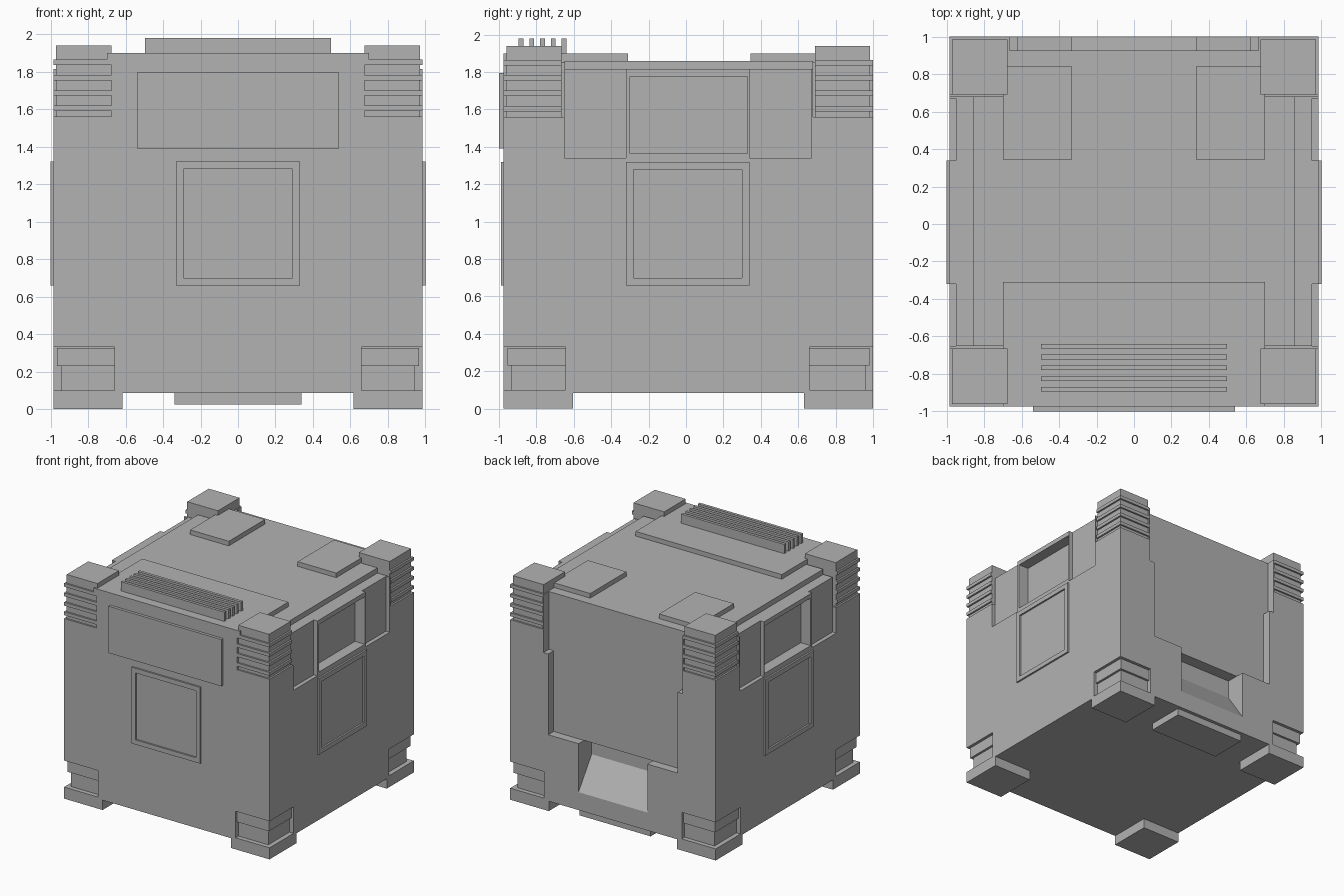
import bpy
import bmesh

cube = bpy.data.objects.get("Cube")
if cube:
    bpy.data.objects.remove(cube, do_unlink=True)

grey = bpy.data.materials.new("plain_grey")
grey.use_nodes = True
grey.diffuse_color = (0.448, 0.448, 0.448, 1)
grey.node_tree.nodes["Principled BSDF"].inputs["Base Color"].default_value = (0.448, 0.448, 0.448, 1)


def prism(name, profile, x0, x1):
    """Extrude a (y, z) profile along x."""
    bm = bmesh.new()
    face = bm.faces.new([bm.verts.new((x0, y, z)) for y, z in profile])
    new = bmesh.ops.extrude_face_region(bm, geom=[face])["geom"]
    for v in new:
        if isinstance(v, bmesh.types.BMVert):
            v.co.x = x1
    bmesh.ops.recalc_face_normals(bm, faces=bm.faces)
    mesh = bpy.data.meshes.new(name)
    bm.to_mesh(mesh)
    bm.free()
    mesh.materials.append(grey)
    obj = bpy.data.objects.new(name, mesh)
    bpy.context.collection.objects.link(obj)
    return obj


def box(name, x, y, z):
    x, y = sorted(x), sorted(y)
    return prism(name, [(y[0], z[0]), (y[1], z[0]), (y[1], z[1]), (y[0], z[1])], *x)


def cut(target, cutter):
    mod = target.modifiers.new("cut", 'BOOLEAN')
    mod.operation = 'DIFFERENCE'
    mod.solver = 'EXACT'
    mod.object = cutter
    bpy.context.view_layer.objects.active = target
    bpy.ops.object.modifier_apply(modifier=mod.name)
    bpy.data.objects.remove(cutter, do_unlink=True)


W, FRONT, BACK, TOP = 0.985, -0.975, 1.0, 1.86
OUT = 1.2
body = box("body", (-W, W), (FRONT, BACK), (0.085, TOP))

# Corner notches, then stepped side recesses
for s in (-1, 1):
    for end, inner in ((-OUT, -0.65), (OUT, 0.68)):
        cut(body, box("cutter", (s * 0.675, s * OUT), (inner, end), (1.56, 2)))
    for end, inner in ((-OUT, -0.645), (OUT, 0.66)):
        cut(body, box("cutter", (s * 0.66, s * OUT), (inner, end), (0.10, 0.33)))
    cut(body, box("cutter", (s * 0.86, s * OUT), (-0.66, 0.69), (1.815, 2)))
    for y in ((-0.65, -0.32), (0.34, 0.67)):
        cut(body, box("cutter", (s * 0.95, s * OUT), y, (1.34, 1.9)))
    cut(body, box("cutter", (s * 0.89, s * OUT), (-0.30, 0.33), (1.365, 1.776)))

# Recessed back door and sloped hatch
cut(body, box("cutter", (-0.62, 0.62), (0.925, OUT), (0.66, 2)))
cut(body, box("cutter", (-0.665, 0.665), (0.925, OUT), (1.36, 2)))
cut(body, prism("cutter", [(1.0, 0.24), (1.1, 0.24), (1.1, 0.70), (0.93, 0.70),
                           (0.93, 0.66), (0.82, 0.66), (0.82, 0.50)], -0.33, 0.33))

# Corner posts with ribs and caps, lower blocks and feet
for s, side in ((-1, "right"), (1, "left")):
    for d, edge, end in ((1, FRONT, "front"), (-1, BACK, "back")):
        def corner(part, inset, reach, z):
            return box(f"{end}_{side}_{part}", (s * (W - inset), s * (W - reach)),
                       (edge + d * inset, edge + d * reach), z)
        corner("post", 0.015, 0.31, (1.55, 1.94))
        for i in range(4):
            z = 1.59 + i * 0.082
            corner(f"rib_{i + 1}", 0, 0.31, (z, z + 0.029))
        corner("block_upper", 0.02, 0.34, (0.23, 0.325))
        corner("block_lower", 0.04, 0.34, (0.09, 0.23))
        corner("foot", 0, 0.37, (0, 0.086))

# Roof plates and vent fins
box("roof_front_plate", (-0.70, 0.70), (FRONT, -0.31), (TOP - 0.01, 1.9))
for s, side in ((-1, "right"), (1, "left")):
    box(f"roof_{side}_plate", (s * 0.33, s * 0.70), (0.345, 0.84), (TOP - 0.01, 1.9))
for i in range(5):
    y = -0.895 + i * 0.0575
    box(f"vent_fin_{i + 1}", (-0.495, 0.495), (y, y + 0.025), (1.89, 1.98))

# Front plate, bottom plate
box("front_plate", (-0.54, 0.54), (-1.0, FRONT + 0.01), (1.39, 1.795))
box("bottom_plate", (-0.34, 0.34), (0.64, 0.97), (0.025, 0.095))

# Square frames on the front and both sides
front_frame = box("front_frame", (-0.33, 0.33), (-0.99, FRONT + 0.005), (0.66, 1.32))
cut(front_frame, box("cutter", (-0.29, 0.29), (-OUT, 0), (0.70, 1.28)))
for s, side in ((-1, "right"), (1, "left")):
    frame = box(f"{side}_frame", (s * (W - 0.005), s), (-0.32, 0.34), (0.66, 1.32))
    cut(frame, box("cutter", (s * 0.5, s * OUT), (-0.28, 0.30), (0.70, 1.28)))
